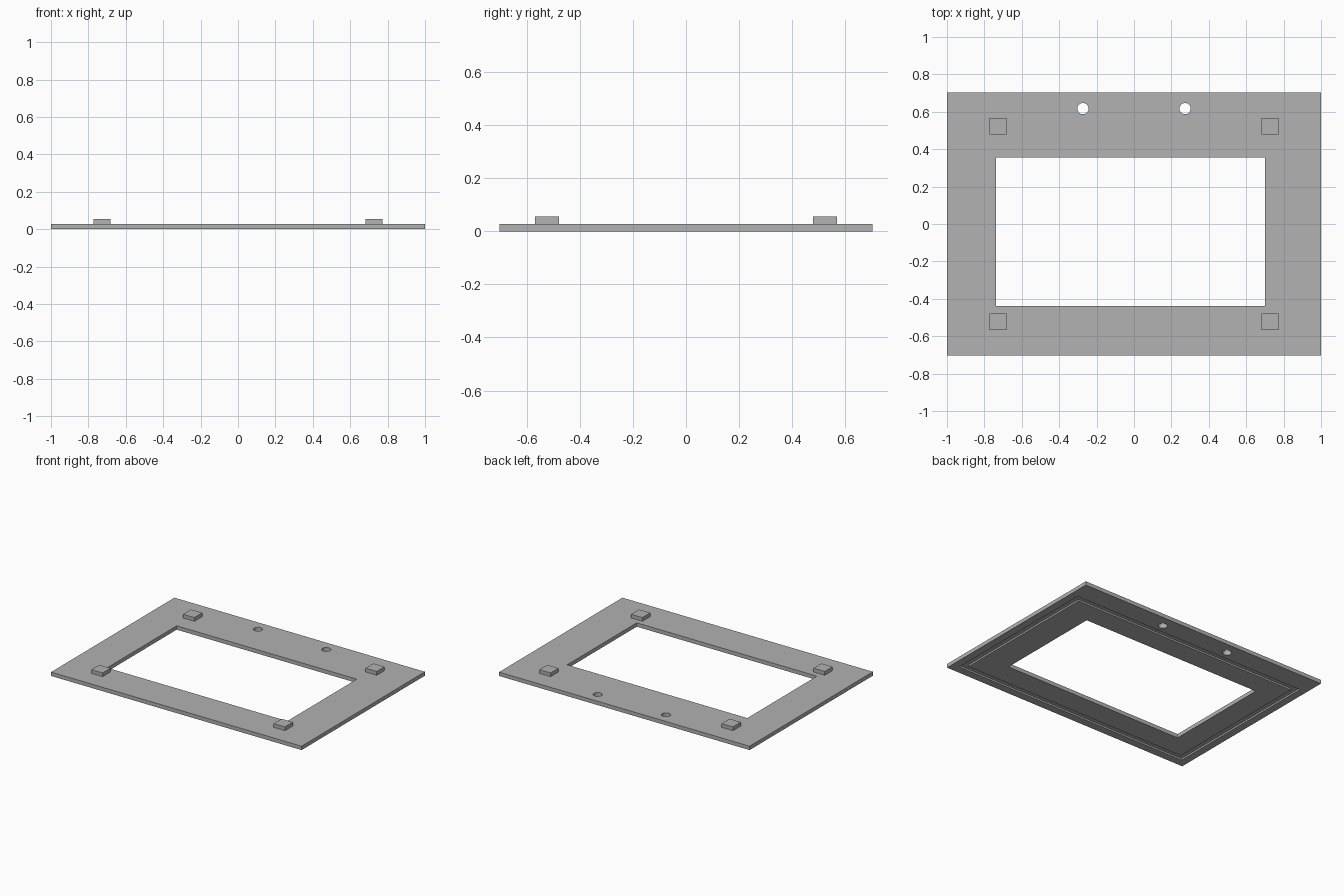
import bpy, bmesh

if "Cube" in bpy.data.objects:
    bpy.data.objects.remove(bpy.data.objects["Cube"])

grey = bpy.data.materials.new("plain grey")
grey.diffuse_color = (0.445, 0.445, 0.445, 1)
grey.use_nodes = True
grey.node_tree.nodes["Principled BSDF"].inputs["Base Color"].default_value = grey.diffuse_color


def new_object(name, bm):
    bmesh.ops.recalc_face_normals(bm, faces=bm.faces)
    mesh = bpy.data.meshes.new(name)
    bm.to_mesh(mesh)
    bm.free()
    mesh.materials.append(grey)
    ob = bpy.data.objects.new(name, mesh)
    bpy.context.collection.objects.link(ob)
    return ob


def ring(name, outer, inner, z0, z1):
    """Rectangular frame; rectangles are (x0, y0, x1, y1)."""
    bm = bmesh.new()
    loops = []
    for (x0, y0, x1, y1), z in ((outer, z0), (outer, z1), (inner, z1), (inner, z0)):
        loops.append([bm.verts.new((x, y, z)) for x, y in
                      ((x0, y0), (x1, y0), (x1, y1), (x0, y1))])
    for k in range(4):
        a, b = loops[k], loops[(k + 1) % 4]
        for i in range(4):
            j = (i + 1) % 4
            bm.faces.new((a[i], a[j], b[j], b[i]))
    return new_object(name, bm)


def cut(target, cutter):
    mod = target.modifiers.new("cut", 'BOOLEAN')
    mod.operation, mod.solver, mod.object = 'DIFFERENCE', 'EXACT', cutter
    bpy.context.view_layer.objects.active = target
    bpy.ops.object.modifier_apply(modifier=mod.name)
    bpy.data.objects.remove(cutter)


T = 0.028  # plate thickness

# Flat plate with an off-centre window
plate = ring("frame_plate", (-1, -0.703, 1, 0.703), (-0.738, -0.438, 0.70, 0.355), 0, T)

# Shallow groove around the underside
cut(plate, ring("groove_cutter", (-0.945, -0.645, 0.945, 0.555),
                (-0.903, -0.603, 0.903, 0.513), -0.02, 0.012))

# Two round holes near the back edge
for x in (-0.273, 0.273):
    bm = bmesh.new()
    bmesh.ops.create_cone(bm, cap_ends=True, segments=32, radius1=0.03, radius2=0.03, depth=0.2)
    bmesh.ops.translate(bm, verts=bm.verts, vec=(x, 0.617, 0))
    cut(plate, new_object("hole_cutter", bm))

# Four square pads on top
for sx, side in ((-1, "left"), (1, "right")):
    for sy, end in ((-1, "front"), (1, "back")):
        bm = bmesh.new()
        bmesh.ops.create_cube(bm, size=1)
        bmesh.ops.scale(bm, verts=bm.verts, vec=(0.09, 0.09, 0.027))
        bmesh.ops.translate(bm, verts=bm.verts, vec=(sx * 0.728, sy * 0.523, T + 0.0135))
        new_object(f"pad_{end}_{side}", bm)

# Crisp edges, smooth hole walls
bpy.ops.object.select_all(action='DESELECT')
plate.select_set(True)
bpy.context.view_layer.objects.active = plate
bpy.ops.object.shade_smooth_by_angle()
